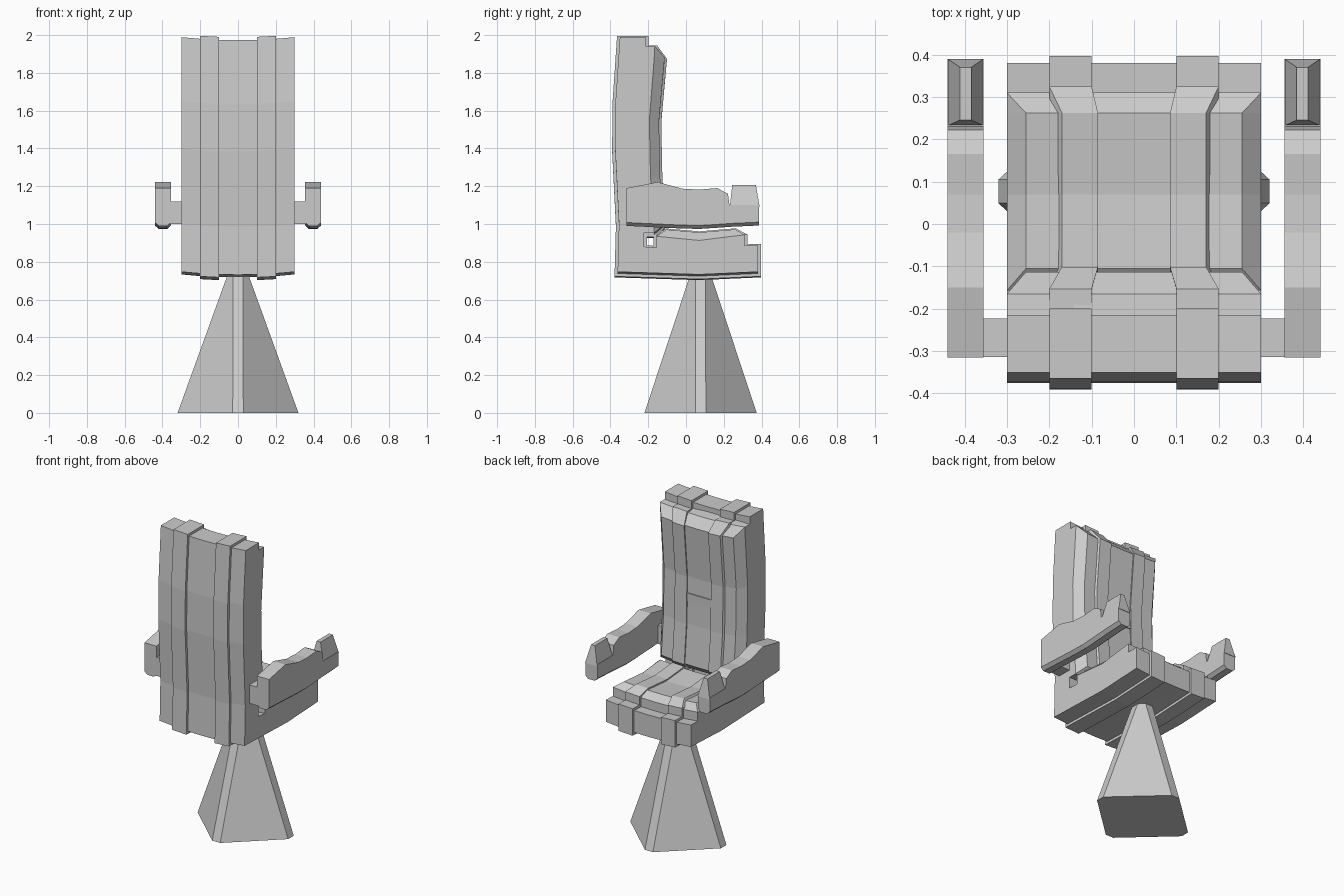
import bpy, bmesh
from mathutils import Vector

if "Cube" in bpy.data.objects:
    bpy.data.objects.remove(bpy.data.objects["Cube"])


def loft(name, rings, mirror=False, dip=0.0):
    """Skin closed rings of equal length, cap both ends; dip sags the middle in z."""
    bm = bmesh.new()
    rows = []
    for ring in rings:
        row = []
        for x, y, z in ring:
            row.append(bm.verts.new((x, y, z - dip * max(0, 1 - (x / 0.3) ** 2))))
        rows.append(row)
    n = len(rows[0])
    for a, b in zip(rows, rows[1:]):
        for i in range(n):
            j = (i + 1) % n
            bm.faces.new((a[i], a[j], b[j], b[i]))
    bm.faces.new(rows[0])
    bm.faces.new(rows[-1])
    bmesh.ops.remove_doubles(bm, verts=bm.verts, dist=1e-5)
    bmesh.ops.recalc_face_normals(bm, faces=bm.faces)
    me = bpy.data.meshes.new(name)
    bm.to_mesh(me)
    bm.free()
    ob = bpy.data.objects.new(name, me)
    bpy.context.collection.objects.link(ob)
    if mirror:
        ob.modifiers.new("mirror", 'MIRROR')
    return ob


def box(name, x0, x1, y0, y1, z0, z1, mirror=False):
    rect = [(x0, y0), (x1, y0), (x1, y1), (x0, y1)]
    return loft(name, [[(x, y, z) for x, y in rect] for z in (z0, z1)], mirror)


def grow(prof, d):
    """Offset a counter-clockwise (y, z) profile outwards with mitred corners."""
    out = []
    for i, p in enumerate(prof):
        p = Vector(p)
        e1 = (p - Vector(prof[i - 1])).normalized()
        e2 = (Vector(prof[(i + 1) % len(prof)]) - p).normalized()
        n1, n2 = Vector((e1.y, -e1.x)), Vector((e2.y, -e2.x))
        out.append(p + (n1 + n2) * d / (1 + n1.dot(n2)))
    return out


def cushion(name, stations, xb, xt, lift=(0, 0), ends=(0, 0), mirror=False):
    """Pad with bevelled sides: each station gives base, shoulder and crown (y, z)."""
    rings = []
    last = len(stations) - 1
    for k, (b, m, t) in enumerate(stations):
        at_end = k in (0, last)
        s = (-1 if k == 0 else 1) if at_end else 0
        off = Vector(lift) + s * Vector(ends)
        b, m = Vector(b) + s * Vector(ends), Vector(m) + off
        t = m if at_end else Vector(t) + off
        top = xb if at_end else xt
        ring = [(xb[0], *b), (xb[0], *m)] + [(x, *t) for x in top]
        rings.append(ring + [(xb[-1], *m), (xb[-1], *b)])
    return loft(name, rings, mirror, DIP)


DIP = 0.016

# Pedestal: tapered column turned 45 degrees, with narrow cut corners
def diamond(rx, ry, w, z):
    pts = [(w, -ry), (rx, -w), (rx, w), (w, ry), (-w, ry), (-rx, w), (-rx, -w), (-w, -ry)]
    return [(x, y + 0.077, z) for x, y in pts]

loft("pedestal", [diamond(0.32, 0.297, 0.028, 0), diamond(0.052, 0.052, 0.026, 0.74)])

# L-shaped shell: seat base and backrest in one side profile
shell = [(-0.362, 0.747), (0.07, 0.733), (0.38, 0.747), (0.38, 0.887), (0.31, 0.885),
         (0.07, 0.865), (-0.222, 0.88), (-0.225, 1.0), (-0.242, 1.45), (-0.215, 1.9),
         (-0.215, 1.989), (-0.35, 1.989), (-0.373, 1.65), (-0.375, 1.4), (-0.355, 1.0)]
loft("shell", [[(x / 10, y, z) for y, z in shell] for x in range(-3, 4)], dip=DIP)
band = grow(shell, 0.016)
loft("shell_band", [[(x, y, z) for y, z in band] for x in (0.1, 0.2)], True, DIP)

# Seat and backrest cushions with raised bands
seat = [((-0.157, 0.86), (-0.157, 0.935), (0, 0)),
        ((-0.105, 0.86), (-0.105, 0.93), (-0.105, 0.975)),
        ((0.07, 0.85), (0.07, 0.913), (0.07, 0.96)),
        ((0.262, 0.86), (0.262, 0.937), (0.262, 0.976)),
        ((0.31, 0.86), (0.31, 0.942), (0, 0))]
back = [((-0.26, 0.952), (-0.17, 0.952), (0, 0)),
        ((-0.26, 1.0), (-0.17, 1.0), (-0.115, 1.0)),
        ((-0.28, 1.25), (-0.188, 1.25), (-0.137, 1.25)),
        ((-0.28, 1.55), (-0.194, 1.55), (-0.143, 1.55)),
        ((-0.26, 1.885), (-0.168, 1.885), (-0.113, 1.885)),
        ((-0.26, 1.942), (-0.165, 1.942), (0, 0))]
wide_b, wide_t = [-0.3, -0.2, -0.1, 0, 0.1, 0.2, 0.3], [-0.255, -0.17, -0.085, 0, 0.085, 0.17, 0.255]
for name, st, up, along in (("seat_cushion", seat, (0, 0.012), (0.015, 0)),
                            ("back_cushion", back, (0.012, 0), (0, 0.012))):
    cushion(name, st, wide_b, wide_t)
    cushion(name + "_band", st, [0.1, 0.2], [0.085, 0.17], up, along, True)

# Cross bar between the two centre panels of the backrest
box("back_cross_bar", -0.086, 0.086, -0.2, -0.134, 1.38, 1.43)

# Armrests: lofted along y, with bevelled underside
arm = [(-0.315, 1.19, 1.008), (-0.15, 1.222, 1.0), (-0.02, 1.187, 0.994), (0.07, 1.182, 0.992),
       (0.165, 1.19, 0.998), (0.222, 1.16, 1.002), (0.23, 1.1, 1.003), (0.387, 1.1, 1.01)]
loft("armrest", [[(0.375, y, b - 0.018), (0.355, y, b), (0.355, y, t),
                  (0.44, y, t), (0.44, y, b), (0.42, y, b - 0.018)] for y, t, b in arm], True)

# Tapered hand grip at the end of each armrest
def rect(x0, x1, y0, y1, z):
    return [(x0, y0, z), (x1, y0, z), (x1, y1, z), (x0, y1, z)]

loft("hand_grip", [rect(0.355, 0.44, 0.232, 0.39, 1.09), rect(0.384, 0.411, 0.245, 0.37, 1.207)], True)

# Brackets joining armrests to the backrest
box("arm_bracket", 0.29, 0.36, -0.314, -0.223, 1.0, 1.118, True)
